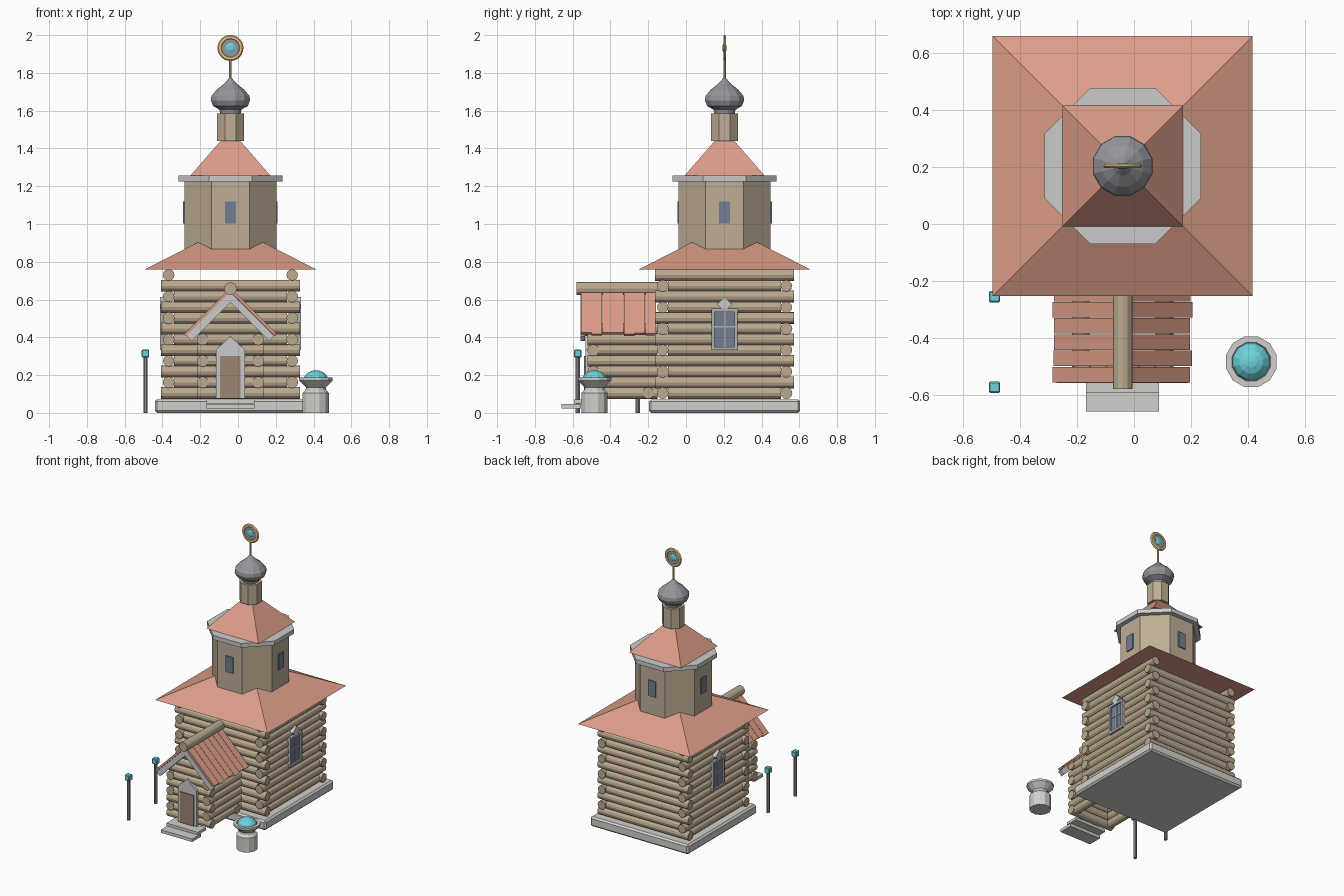
import bpy, bmesh, math, random
from mathutils import Vector, Matrix

if "Cube" in bpy.data.objects:
    bpy.data.objects.remove(bpy.data.objects["Cube"])

random.seed(4)
CX, CY = -0.04, 0.204          # centre of the main building
T8, T4 = 1 / math.cos(math.pi / 8), math.sqrt(2)


def material(name, rgb):
    m = bpy.data.materials.new(name)
    m.diffuse_color = (*rgb, 1)
    m.use_nodes = True
    m.node_tree.nodes["Principled BSDF"].inputs["Base Color"].default_value = m.diffuse_color
    return m


WOOD = material("wood", (0.50, 0.40, 0.28))
TAN = material("plank_wall", (0.52, 0.42, 0.30))
RED = material("red_roof", (0.72, 0.34, 0.25))
STONE = material("stone", (0.64, 0.63, 0.60))
TRIM = material("pale_trim", (0.72, 0.72, 0.70))
SLATE = material("slate", (0.30, 0.30, 0.33))
GOLD = material("gold", (0.80, 0.58, 0.25))
TEAL = material("teal", (0.15, 0.65, 0.72))
GLASS = material("dark_glass", (0.17, 0.21, 0.29))
DOOR = material("door_brown", (0.33, 0.24, 0.17))
FRAME = material("window_frame", (0.45, 0.45, 0.45))


def finish(name, bm, mat, bevel=0):
    me = bpy.data.meshes.new(name)
    bmesh.ops.recalc_face_normals(bm, faces=bm.faces[:])
    bm.to_mesh(me)
    bm.free()
    me.materials.append(mat)
    ob = bpy.data.objects.new(name, me)
    bpy.context.collection.objects.link(ob)
    if bevel:
        mod = ob.modifiers.new("bevel", 'BEVEL')
        mod.width, mod.segments = bevel, 1
    return ob


def loft(name, profile, n, mat, at=(0, 0, 0), rot=None, turn=0.5):
    """Capped n-sided solid from (radius, height) rings."""
    bm = bmesh.new()
    rings = [[bm.verts.new((r * math.cos(2 * math.pi * (i + turn) / n),
                            r * math.sin(2 * math.pi * (i + turn) / n), z))
              for i in range(n)] for r, z in profile]
    for a, b in zip(rings, rings[1:]):
        for i in range(n):
            j = (i + 1) % n
            bm.faces.new((a[i], a[j], b[j], b[i]))
    bm.faces.new(rings[0])
    bm.faces.new(rings[-1])
    bmesh.ops.remove_doubles(bm, verts=bm.verts[:], dist=1e-5)
    ob = finish(name, bm, mat)
    ob.location = at
    if rot:
        ob.rotation_euler = rot
    return ob


def add_box(bm, lo, hi, rot=None):
    lo, hi = Vector(lo), Vector(hi)
    m = Matrix.Translation((lo + hi) / 2) @ (rot or Matrix()) @ Matrix.Diagonal((*(hi - lo), 1))
    bmesh.ops.create_cube(bm, size=1, matrix=m)


def box(name, lo, hi, mat, rot=None, bevel=0):
    bm = bmesh.new()
    add_box(bm, lo, hi, rot)
    return finish(name, bm, mat, bevel)


def add_log(bm, p, q, r=0.032, n=12):
    p, q = Vector(p), Vector(q)
    m = Matrix.Translation((p + q) / 2) @ (q - p).to_track_quat('Z', 'Y').to_matrix().to_4x4()
    bmesh.ops.create_cone(bm, cap_ends=True, segments=n, radius1=r, radius2=r,
                          depth=(q - p).length, matrix=m)


def prism(name, pts, y0, y1, mat):
    """Outline in x,z pushed along y."""
    bm = bmesh.new()
    f = bm.faces.new([bm.verts.new((x, y0, z)) for x, z in pts])
    g = bmesh.ops.extrude_face_region(bm, geom=[f])
    bmesh.ops.translate(bm, vec=(0, y1 - y0, 0),
                        verts=[v for v in g["geom"] if isinstance(v, bmesh.types.BMVert)])
    return finish(name, bm, mat)


# stone plinth
box("plinth", (CX - .4, CY - .4, 0), (CX + .4, CY + .4, .072), STONE, bevel=.012)

# log walls: courses alternate which direction runs past the corner
bm = bmesh.new()
W, PITCH = 0.327, 0.0568
for k in range(12):
    z = 0.105 + k * PITCH
    hx, hy = (.368, .30) if k % 2 == 0 else (.30, .368)
    for s in (-1, 1):
        r = 0.032 - random.random() * 0.002
        if k < 11:
            add_log(bm, (CX - hx, CY + s * W, z), (CX + hx, CY + s * W, z), r)
        add_log(bm, (CX + s * W, CY - hy, z), (CX + s * W, CY + hy, z), r)
finish("log_walls", bm, WOOD)

# main roof, octagonal tower, cornice, upper roof, drum
C = (CX, CY, 0)
loft("main_roof", [(.457 * T4, .758), (0, .991)], 4, RED, C)
loft("tower", [(.2425 * T8, .80), (.2425 * T8, 1.23)], 8, TAN, C)
loft("tower_cornice", [(.2745 * T8, 1.225), (.2745 * T8, 1.256)], 8, TRIM, C)
loft("upper_roof", [(.212 * T4, 1.256), (.05 * T4, 1.442)], 4, RED, C)
loft("drum", [(.071 * T8, 1.44), (.071 * T8, 1.585)], 8, TAN, C)
loft("onion_dome", [(.055, 1.58), (.06, 1.605), (.095, 1.625), (.108, 1.655), (.104, 1.678),
                    (.075, 1.712), (.035, 1.742), (.014, 1.765), (0, 1.78)], 12, SLATE, C)

# finial
loft("finial_pole", [(.007, 1.76), (.007, 1.87)], 8, GOLD, C)
E, UP = (CX, CY, 1.932), (math.pi / 2, 0, 0)
bpy.ops.mesh.primitive_torus_add(major_segments=24, minor_segments=6, major_radius=.056,
                                 minor_radius=.013, location=E, rotation=UP)
ring = bpy.context.object
ring.name = "finial_ring"
ring.scale = (1, 1, .6)
ring.data.materials.append(GOLD)
loft("finial_disc", [(.05, -.004), (.05, .004)], 16, SLATE, E, UP)
loft("finial_gem", [(.014, -.01), (.026, -.005), (.026, .005), (.014, .01)], 12, TEAL, E, UP)

# tower windows on four sides
bm = bmesh.new()
for i in range(4):
    rot = Matrix.Rotation(i * math.pi / 2, 4, 'Z')
    c = Vector((CX, CY, 1.06)) + rot @ Vector((0, -.243, 0))
    h = Vector((.03, .007, .058))
    add_box(bm, c - h, c + h, rot)
finish("tower_windows", bm, GLASS)

# side windows, left and right
for s, side in ((-1, "left"), (1, "right")):
    def xs(a, b):
        return sorted((CX + s * a, CX + s * b))
    (a, b) = xs(.335, .362)
    box(side + "_window_glass", (a, CY - .055, .345), (b, CY + .055, .54), GLASS)
    bm = bmesh.new()
    a, b = xs(.335, .374)
    for t in (-1, 1):
        y = CY + t * .06
        add_box(bm, (a, y - .008, .34), (b, y + .008, .545))
    add_box(bm, (a, CY - .07, .333), (b, CY + .07, .35))
    add_box(bm, (a, CY - .07, .535), (b, CY + .07, .552))
    a, b = xs(.335, .367)
    add_box(bm, (a, CY - .004, .345), (b, CY + .004, .54))
    add_box(bm, (a, CY - .055, .452), (b, CY + .055, .46))
    finish(side + "_window_frame", bm, FRAME)
    a, b = xs(.34, .374)
    box(side + "_window_crest", (a, CY - .028, .547), (b, CY + .028, .603), TRIM,
        Matrix.Rotation(math.pi / 4, 4, 'X'))

# porch log walls and gable
bm = bmesh.new()
PW, FY = .147, -.491
for k in range(7):
    z = 0.105 + k * PITCH
    hx, y0 = (.178, -.47) if k % 2 == 0 else (.13, -.522)
    add_log(bm, (CX - hx, FY, z), (CX + hx, FY, z), .031)
    for s in (-1, 1):
        add_log(bm, (CX + s * PW, y0, z), (CX + s * PW, -.15, z), .031)
for k in range(7, 9):
    z = 0.105 + k * PITCH
    h = .62 - z
    add_log(bm, (CX - h, FY, z), (CX + h, FY, z), .031)
add_log(bm, (CX - .178, -.2, .105), (CX + .178, -.2, .105), .031)
finish("porch_walls", bm, WOOD)

# porch roof planks, bargeboards, ridge log
bm = bmesh.new()
for i in range(7):
    y = -.557 + i * .057
    for s in (-1, 1):
        half = .236 + random.uniform(-.006, .006)
        c = Vector((CX + s * half / 2, y + .028, .652 - half / 2))
        h = Vector((half * T4 / 2, .0275, .007))
        add_box(bm, c - h, c + h, Matrix.Rotation(s * math.pi / 4, 4, 'Y'))
finish("porch_roof_planks", bm, RED)
prism("porch_bargeboards", [(CX, .64), (CX + .232, .408), (CX + .205, .381), (CX, .586),
                            (CX - .205, .381), (CX - .232, .408)], -.559, -.535, TRIM)
bm = bmesh.new()
add_log(bm, (CX, -.58, .658), (CX, -.12, .658), .034)
finish("porch_ridge_log", bm, WOOD)

# door with pointed surround
prism("door_surround", [(CX - .077, .075), (CX + .077, .075), (CX + .077, .335), (CX, .405),
                        (CX - .077, .335)], -.533, -.49, TRIM)
box("door", (CX - .054, -.54, .075), (CX + .054, -.5, .30), DOOR)

# floating steps
box("lower_step", (CX - .128, -.658, .024), (CX + .128, -.555, .046), STONE)
box("upper_step", (CX - .128, -.592, .05), (CX + .128, -.50, .07), STONE)

# lamp posts
for name, y in (("front_lamp", -.573), ("rear_lamp", -.255)):
    loft(name + "_post", [(.012, 0), (.012, .30)], 8, SLATE, (-.49, y, 0))
    box(name + "_head", (-.51, y - .02, .293), (-.47, y + .02, .335), TEAL, bevel=.005)

# stone font with water dome
F = (.412, -.484, 0)
loft("font", [(.072, 0), (.072, .105), (.056, .122), (.054, .135), (.092, .172), (.092, .187),
              (.07, .187), (.066, .175)], 12, STONE, F)
loft("font_water", [(.068, .178), (.062, .195), (.042, .214), (.02, .223), (0, .226)], 12, TEAL, F)
